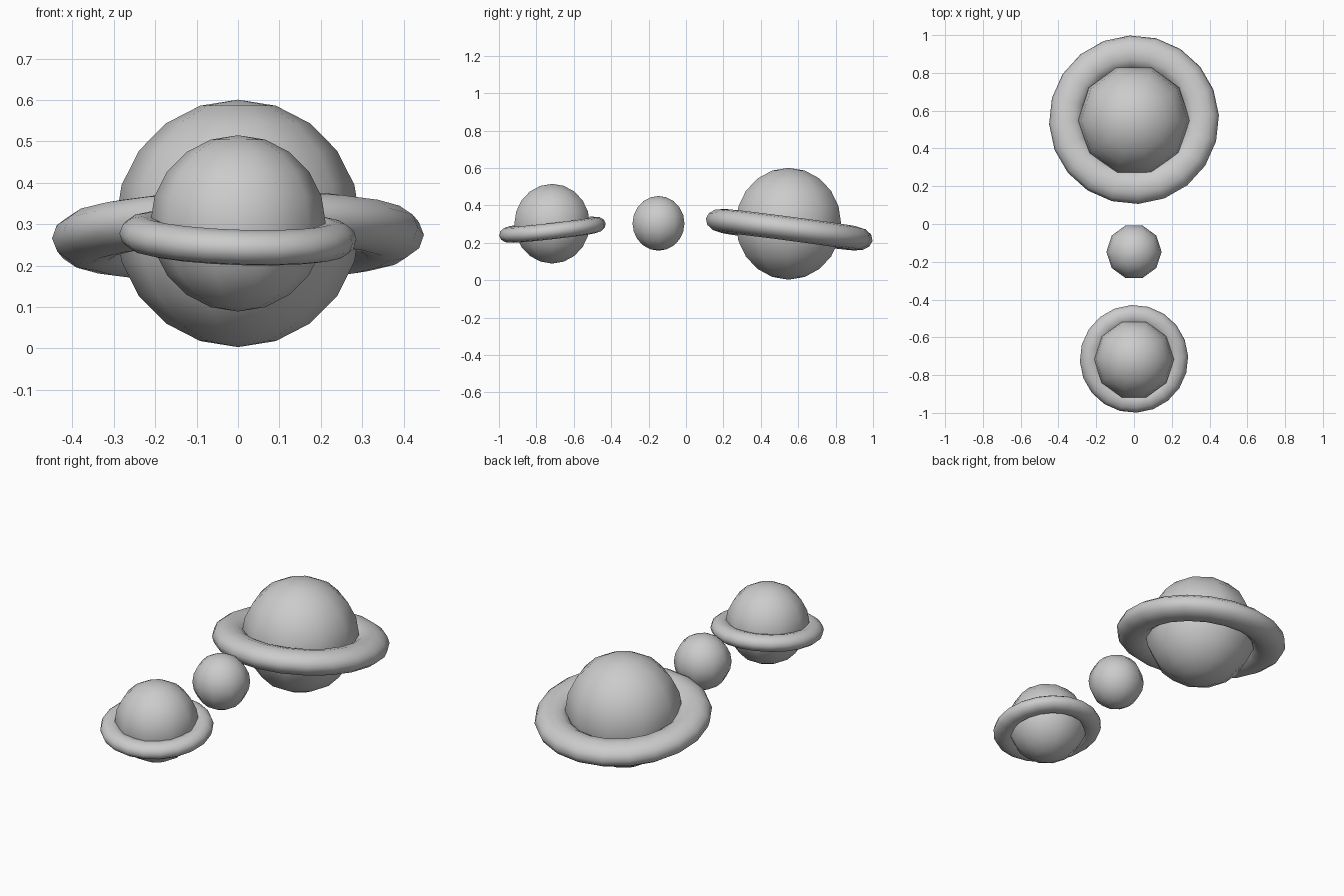
import bpy, bmesh
from math import sin, cos, pi, radians
from mathutils import Matrix

if "Cube" in bpy.data.objects:
    bpy.data.objects.remove(bpy.data.objects["Cube"])


def lathe(name, profile, closed, steps, start, loc, rot):
    """Turn an (r, z) profile around local z and smooth it."""
    bm = bmesh.new()
    vs = [bm.verts.new((r, 0, z)) for r, z in profile]
    es = [bm.edges.new(p) for p in zip(vs, vs[1:])]
    if closed:
        es.append(bm.edges.new((vs[-1], vs[0])))
    bmesh.ops.rotate(bm, verts=vs, cent=(0, 0, 0), matrix=Matrix.Rotation(start, 3, 'Z'))
    bmesh.ops.spin(bm, geom=vs + es, cent=(0, 0, 0), axis=(0, 0, 1),
                   angle=2 * pi, steps=steps, use_duplicate=False)
    bmesh.ops.remove_doubles(bm, verts=bm.verts, dist=1e-4)
    bmesh.ops.recalc_face_normals(bm, faces=bm.faces)
    for f in bm.faces:
        f.smooth = True
    me = bpy.data.meshes.new(name)
    bm.to_mesh(me)
    bm.free()
    ob = bpy.data.objects.new(name, me)
    bpy.context.collection.objects.link(ob)
    ob.location = loc
    ob.rotation_euler = [radians(a) for a in rot]
    return ob


def globe(name, r, h, loc):
    prof = [(r * sin(pi * i / 10), h * cos(pi * i / 10)) for i in range(11)]
    return lathe(name, prof, False, 10, 0, loc, (0, 0, 0))


def ring(name, R, a, b, loc, rot):
    prof = [(R + a * cos(pi * i / 6), b * sin(pi * i / 6)) for i in range(12)]
    return lathe(name, prof, True, 20, radians(3), loc, rot)


# large ringed planet
globe("large_planet", 0.296, 0.299, (0, 0.548, 0.302))
ring("large_planet_ring", 0.36, 0.09, 0.064, (0, 0.552, 0.270), (-7.5, -0.9, 0))

# plain moon in the middle
globe("middle_moon", 0.146, 0.146, (0, -0.147, 0.304))

# small ringed planet
globe("small_planet", 0.212, 0.213, (0, -0.716, 0.302))
ring("small_planet_ring", 0.231, 0.056, 0.043, (0, -0.714, 0.270), (6.5, 1.9, 0))
